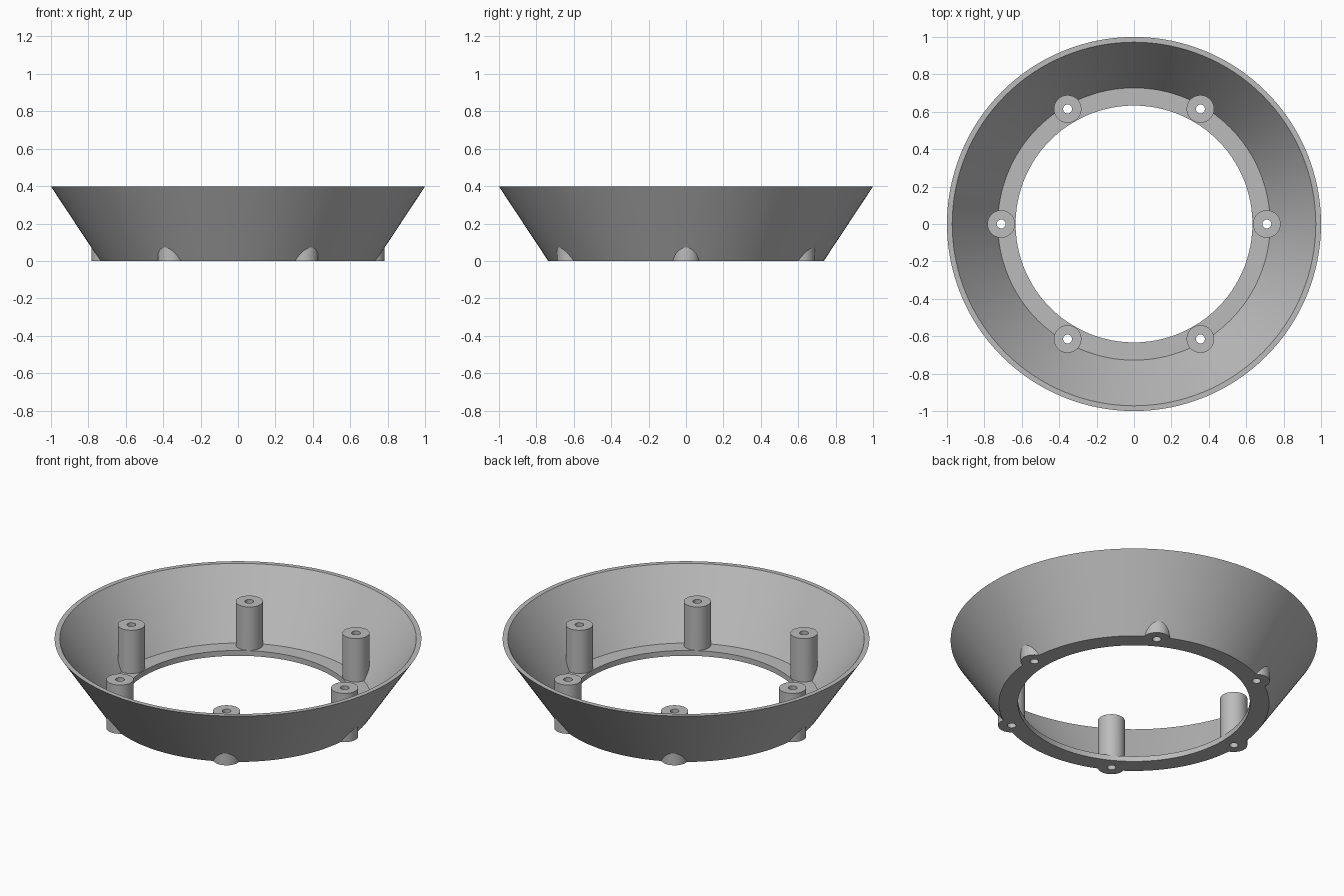
import bpy
import bmesh
from math import cos, sin, pi, radians
from mathutils import Matrix

cube = bpy.data.objects.get("Cube")
if cube:
    bpy.data.objects.remove(cube, do_unlink=True)

SEGMENTS = 128
POST_COUNT = 6
POST_CIRCLE = 0.71

# Single plain grey finish
grey = bpy.data.materials.new("plain grey")
grey.use_nodes = True
colour = (0.5, 0.5, 0.5, 1)
grey.diffuse_color = colour
grey.node_tree.nodes["Principled BSDF"].inputs["Base Color"].default_value = colour


def make_object(name, bm):
    bmesh.ops.recalc_face_normals(bm, faces=bm.faces)
    mesh = bpy.data.meshes.new(name)
    bm.to_mesh(mesh)
    bm.free()
    mesh.materials.append(grey)
    obj = bpy.data.objects.new(name, mesh)
    bpy.context.collection.objects.link(obj)
    return obj


def lathe(name, profile):
    """Revolve a closed (radius, z) profile about the z axis."""
    bm = bmesh.new()
    rings = []
    for i in range(SEGMENTS):
        a = 2 * pi * i / SEGMENTS
        rings.append([bm.verts.new((r * cos(a), r * sin(a), z)) for r, z in profile])
    n = len(profile)
    for i, ring in enumerate(rings):
        after = rings[(i + 1) % SEGMENTS]
        for j in range(n):
            k = (j + 1) % n
            bm.faces.new((ring[j], after[j], after[k], ring[k]))
    return make_object(name, bm)


def cylinder_circle(name, radius, bottom, top, sides):
    """Upright cylinders spaced evenly round the post circle."""
    bm = bmesh.new()
    for i in range(POST_COUNT):
        a = 2 * pi * i / POST_COUNT
        place = Matrix.Translation((POST_CIRCLE * cos(a), POST_CIRCLE * sin(a),
                                    (bottom + top) / 2))
        bmesh.ops.create_cone(bm, cap_ends=True, segments=sides, radius1=radius,
                              radius2=radius, depth=top - bottom, matrix=place)
    return make_object(name, bm)


def combine(target, other, operation):
    mod = target.modifiers.new(operation.lower(), "BOOLEAN")
    mod.operation = operation
    mod.solver = "EXACT"
    mod.object = other
    bpy.context.view_layer.objects.active = target
    bpy.ops.object.modifier_apply(modifier=mod.name)
    bpy.data.objects.remove(other, do_unlink=True)


# Flared wall with a thin flange at its foot
housing = lathe("flared_housing", [(0.633, 0), (0.737, 0), (1.0, 0.398),
                                   (0.972, 0.398), (0.728, 0.032), (0.633, 0.032)])

# Screw posts, then the holes drilled through posts and flange
combine(housing, cylinder_circle("screw_posts", 0.074, 0, 0.293, 48), "UNION")
combine(housing, cylinder_circle("screw_holes", 0.024, -0.1, 0.4, 24), "DIFFERENCE")

# Smooth curved faces, crisp edges
bpy.ops.object.select_all(action="DESELECT")
housing.select_set(True)
bpy.context.view_layer.objects.active = housing
bpy.ops.object.shade_smooth_by_angle(angle=radians(30))
